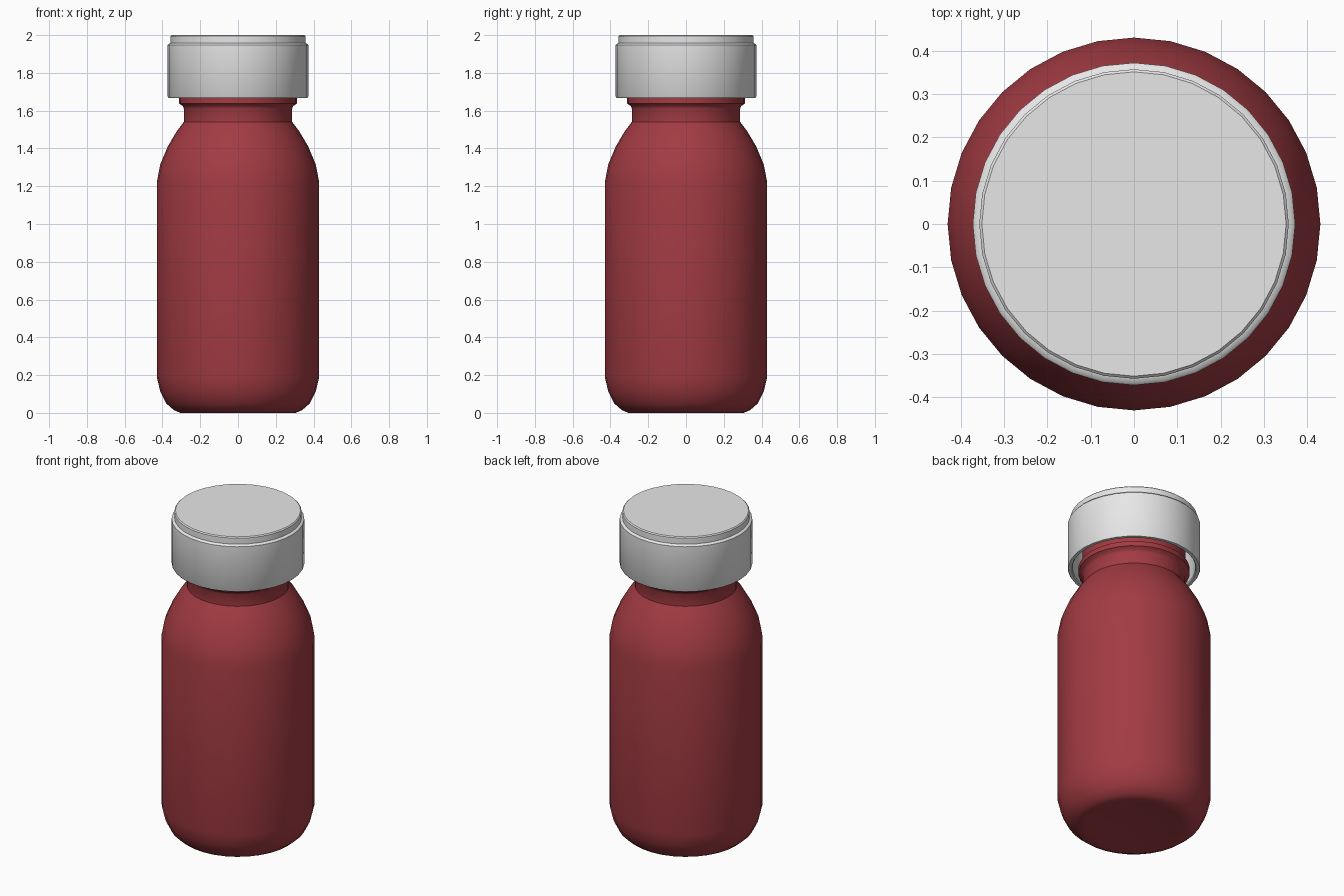
import bpy, bmesh, math

if "Cube" in bpy.data.objects:
    bpy.data.objects.remove(bpy.data.objects["Cube"])

SEGMENTS = 32


def material(name, rgb):
    m = bpy.data.materials.new(name)
    m.diffuse_color = (*rgb, 1)
    m.use_nodes = True
    m.node_tree.nodes["Principled BSDF"].inputs["Base Color"].default_value = m.diffuse_color
    return m


def lathe(name, profile, mat, angle=35):
    """Revolve (radius, z) points round the z axis; radius 0 closes to a pole."""
    bm = bmesh.new()
    verts = [bm.verts.new((r, 0, z)) for r, z in profile]
    edges = [bm.edges.new(p) for p in zip(verts, verts[1:])]
    bmesh.ops.spin(bm, geom=verts + edges, cent=(0, 0, 0), axis=(0, 0, 1),
                   angle=2 * math.pi, steps=SEGMENTS, use_duplicate=False)
    bmesh.ops.remove_doubles(bm, verts=bm.verts, dist=0.0005)
    bmesh.ops.recalc_face_normals(bm, faces=bm.faces)
    mesh = bpy.data.meshes.new(name)
    bm.to_mesh(mesh)
    bm.free()
    mesh.materials.append(mat)
    obj = bpy.data.objects.new(name, mesh)
    bpy.context.collection.objects.link(obj)
    bpy.ops.object.select_all(action='DESELECT')
    obj.select_set(True)
    bpy.context.view_layer.objects.active = obj
    bpy.ops.object.shade_smooth_by_angle(angle=math.radians(angle))
    return obj


red = material("dark_red", (0.36, 0.044, 0.055))
grey = material("light_grey", (0.8, 0.8, 0.8))

# Bottle: rounded base, straight wall, curved shoulder, neck, collar and mouth
lathe("bottle", [
    (0, 0.005), (0.27, 0.005), (0.305, 0.0), (0.34, 0.015), (0.38, 0.05),
    (0.412, 0.115), (0.43, 0.19), (0.43, 1.22), (0.412, 1.315),
    (0.372, 1.41), (0.325, 1.49), (0.287, 1.54), (0.287, 1.612),
    (0.293, 1.625), (0.312, 1.638), (0.312, 1.668), (0.29, 1.68),
    (0.29, 1.92), (0.27, 1.92), (0.27, 1.66), (0, 1.66)], red)

# Hollow screw cap with a stepped top rim
lathe("cap", [
    (0, 1.93), (0.345, 1.93), (0.345, 1.675), (0.35, 1.668), (0.368, 1.668),
    (0.372, 1.674), (0.372, 1.948), (0.367, 1.954), (0.357, 1.957),
    (0.357, 1.994), (0.351, 2.0), (0, 2.0)], grey)
